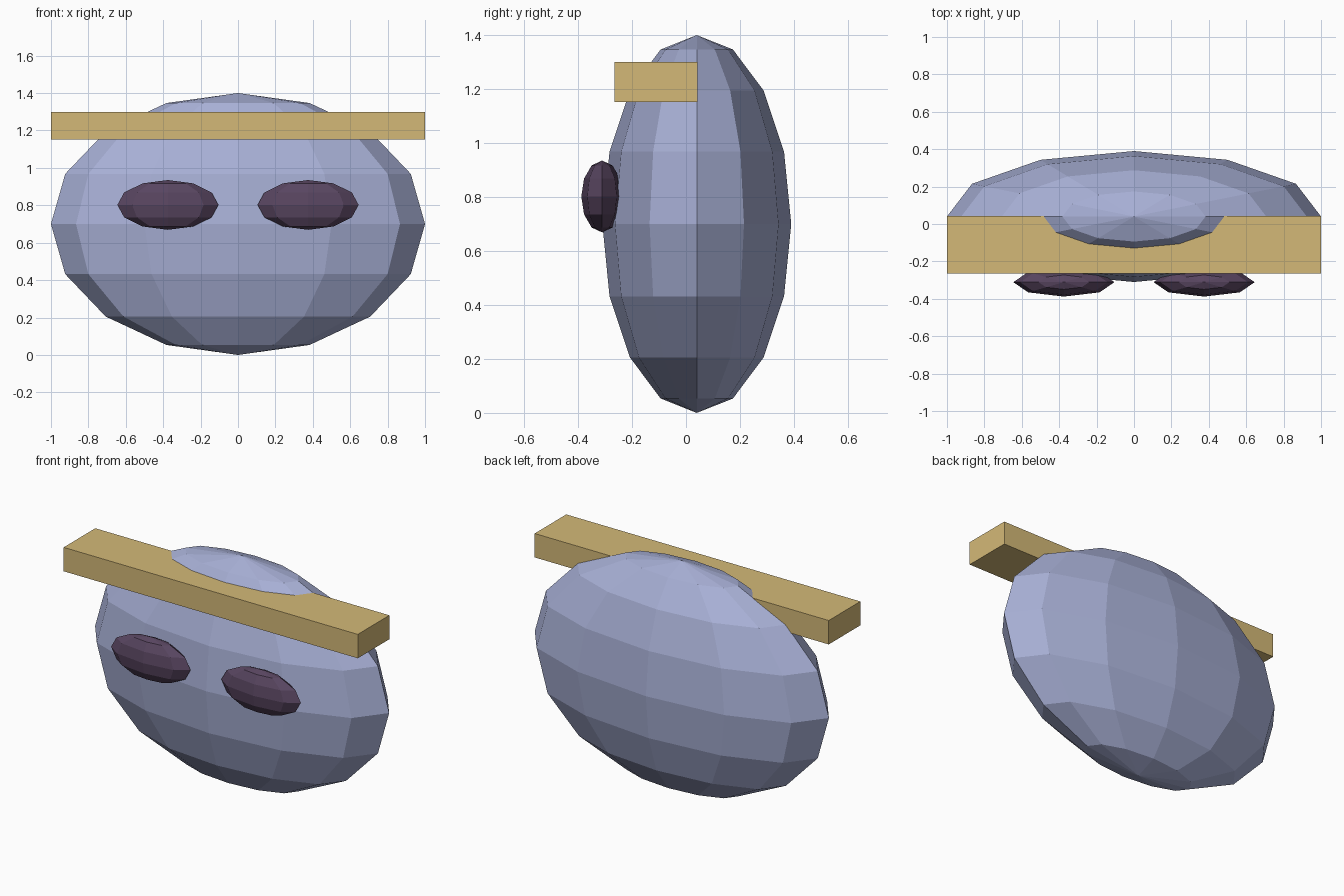
import bpy

if "Cube" in bpy.data.objects:
    bpy.data.objects.remove(bpy.data.objects["Cube"])


def material(name, srgb):
    """Flat colour given as 0-255 sRGB, stored as linear."""
    m = bpy.data.materials.new(name)
    lin = [((c / 255 + 0.055) / 1.055) ** 2.4 for c in srgb]
    m.diffuse_color = (*lin, 1)
    m.use_nodes = True
    m.node_tree.nodes["Principled BSDF"].inputs["Base Color"].default_value = m.diffuse_color
    return m


def finish(name, mat):
    o = bpy.context.object
    o.name = name
    o.data.materials.append(mat)
    bpy.ops.object.transform_apply(location=False, rotation=True, scale=True)
    return o


def ellipsoid(name, mat, centre, radii, segments, rings):
    bpy.ops.mesh.primitive_uv_sphere_add(
        segments=segments, ring_count=rings, radius=1, location=centre)
    bpy.context.object.scale = radii
    return finish(name, mat)


def box(name, mat, low, high):
    bpy.ops.mesh.primitive_cube_add(
        size=1, location=[(a + b) / 2 for a, b in zip(low, high)])
    bpy.context.object.scale = [b - a for a, b in zip(low, high)]
    return finish(name, mat)


blue_grey = material("blue grey", (168, 176, 214))
tan = material("tan", (212, 185, 119))
dark_purple = material("dark purple", (88, 69, 96))

# Flattened low-poly head
ellipsoid("head", blue_grey, (0, 0.04, 0.70), (1.0, 0.35, 0.70), 12, 8)

# Straight band across the forehead
box("head_band", tan, (-1.0, -0.265, 1.153), (1.0, 0.042, 1.30))

# Two almond eyes set into the face
for side, label in ((-1, "left"), (1, "right")):
    ellipsoid(label + "_eye", dark_purple, (side * 0.375, -0.311, 0.802),
              (0.27, 0.077, 0.133), 8, 6)
